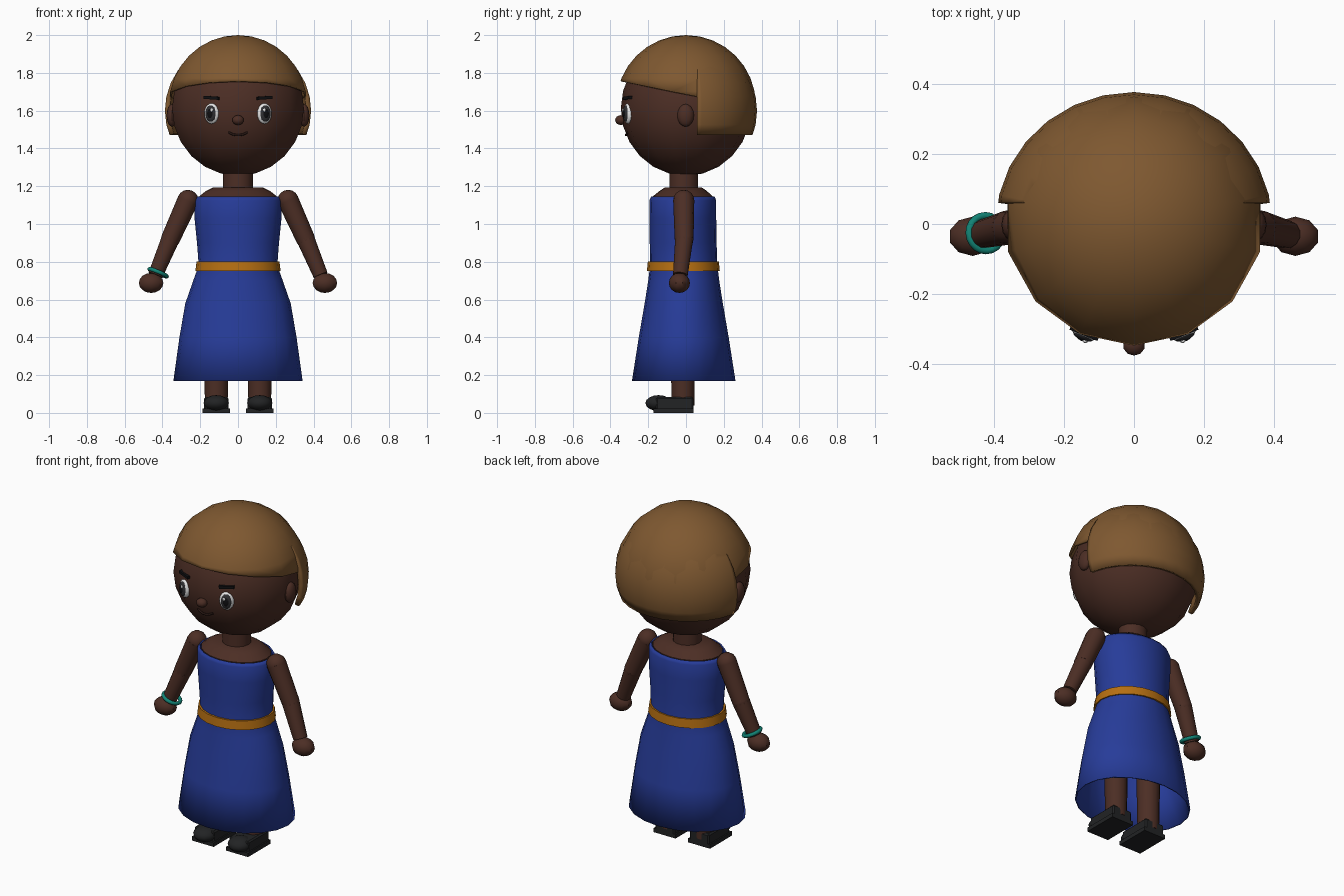
import bpy, bmesh
from math import radians, sin, cos, pi
from mathutils import Vector, Matrix

cube = bpy.data.objects.get("Cube")
if cube:
    bpy.data.objects.remove(cube, do_unlink=True)


def material(name, r, g, b):
    m = bpy.data.materials.new(name)
    m.use_nodes = True
    m.diffuse_color = (r, g, b, 1)
    m.node_tree.nodes["Principled BSDF"].inputs["Base Color"].default_value = (r, g, b, 1)
    return m


SKIN = material("dark_skin", .072, .027, .018)
HAIR = material("brown_hair", .21, .098, .03)
BLUE = material("blue_cloth", .02, .045, .32)
BELT = material("amber_belt", .47, .16, .006)
TEAL = material("teal_band", .006, .23, .18)
SHOE = material("black_leather", .016, .017, .018)
WHITE = material("eye_white", .8, .8, .8)
IRIS = material("iris_grey", .03, .03, .033)
BLACK = material("pupil_black", .005, .005, .006)
LIP = material("lip_brown", .02, .008, .006)


def finish(name, bm, mat, smooth=True, thick=0):
    bmesh.ops.recalc_face_normals(bm, faces=bm.faces)
    me = bpy.data.meshes.new(name)
    bm.to_mesh(me)
    bm.free()
    me.materials.append(mat)
    ob = bpy.data.objects.new(name, me)
    bpy.context.collection.objects.link(ob)
    if smooth:
        bpy.ops.object.select_all(action='DESELECT')
        ob.select_set(True)
        bpy.context.view_layer.objects.active = ob
        bpy.ops.object.shade_smooth_by_angle(angle=radians(40))
    if thick:
        mod = ob.modifiers.new("thickness", 'SOLIDIFY')
        mod.thickness = thick
        mod.offset = -1
    return ob


def ball(name, mat, c, r, seg=16, rings=10, turn=0, cuts=(), thick=0):
    """Ellipsoid; each cut is (point, normal) and removes the side the normal faces."""
    bm = bmesh.new()
    M = Matrix.Translation(c) @ Matrix.Rotation(turn, 4, 'Z') @ Matrix.Diagonal((*r, 1))
    bmesh.ops.create_uvsphere(bm, u_segments=seg, v_segments=rings, radius=1, matrix=M)
    for co, no in cuts:
        bmesh.ops.bisect_plane(bm, geom=bm.verts[:] + bm.edges[:] + bm.faces[:],
                               plane_co=co, plane_no=no, clear_outer=True)
    return finish(name, bm, mat, True, thick)


def box(name, mat, c, size, turn=0, tilt=0, bevel=0):
    bm = bmesh.new()
    M = (Matrix.Translation(c) @ Matrix.Rotation(turn, 4, 'Z')
         @ Matrix.Rotation(tilt, 4, 'Y') @ Matrix.Diagonal((*size, 1)))
    bmesh.ops.create_cube(bm, size=1, matrix=M)
    if bevel:
        bmesh.ops.bevel(bm, geom=bm.edges[:], offset=bevel, segments=1, affect='EDGES')
    return finish(name, bm, mat, False)


def loft(name, mat, rows, seg=20, caps=True, thick=0):
    """Stack of elliptical rings: (z, centre y, radius x, radius y)."""
    bm = bmesh.new()
    rings = [[bm.verts.new((rx * cos(2 * pi * i / seg), cy + ry * sin(2 * pi * i / seg), z))
              for i in range(seg)] for z, cy, rx, ry in rows]
    for a, b in zip(rings, rings[1:]):
        for i in range(seg):
            j = (i + 1) % seg
            bm.faces.new((a[i], a[j], b[j], b[i]))
    if caps:
        bm.faces.new(rings[0])
        bm.faces.new(rings[-1])
    return finish(name, bm, mat, True, thick)


def limb(name, mat, a, b, r1, r2, seg=12):
    a, b = Vector(a), Vector(b)
    d = b - a
    bm = bmesh.new()
    M = Matrix.Translation((a + b) / 2) @ d.to_track_quat('Z', 'Y').to_matrix().to_4x4()
    bmesh.ops.create_cone(bm, cap_ends=True, segments=seg, radius1=r1, radius2=r2,
                          depth=d.length, matrix=M)
    return finish(name, bm, mat)


def tube(name, mat, pts, r, cyclic=False):
    cu = bpy.data.curves.new(name, 'CURVE')
    cu.dimensions = '3D'
    cu.bevel_depth = r
    cu.bevel_resolution = 2
    cu.use_fill_caps = True
    sp = cu.splines.new('POLY')
    sp.points.add(len(pts) - 1)
    for p, co in zip(sp.points, pts):
        p.co = (*co, 1)
    sp.use_cyclic_u = cyclic
    cu.materials.append(mat)
    bpy.context.collection.objects.link(bpy.data.objects.new(name, cu))


# Head, nose and hair
ball("head", SKIN, (0, 0, 1.612), (.358, .345, .357), 14, 12)
ball("nose", SKIN, (0, -.345, 1.55), (.032, .03, .026), 10, 8)
ball("hair_cap", HAIR, (0, 0, 1.63), (.375, .37, .37), 14, 16,
     cuts=[((0, .06, 1.675), (0, -.2, -1))], thick=.012)
ball("hair_back", HAIR, (0, 0, 1.6), (.394, .376, .378), 28, 16,
     cuts=[((0, .06, 0), (0, -1, 0)), ((0, 0, 1.47), (0, 0, -1))], thick=.025)

# Mouth
tube("mouth", LIP, [(x * .05, -.318 + .01 * x * x, 1.47 + .015 * x * x)
                    for x in (-1, -.6, -.2, .2, .6, 1)], .006)

# Dress, belt, chest and neck
loft("dress", BLUE, [(.17, -.012, .342, .274), (.4, -.012, .31, .238), (.58, -.012, .279, .207),
                     (.7, -.012, .237, .188), (.78, -.012, .208, .178), (.9, -.015, .217, .177),
                     (1.03, -.016, .23, .176), (1.125, -.017, .23, .177),
                     (1.145, -.017, .218, .168)], caps=False, thick=.008)
loft("belt", BELT, [(.75, -.014, .226, .193), (.802, -.014, .219, .188)])
loft("chest", SKIN, [(1.08, -.017, .205, .16), (1.145, -.017, .207, .16),
                     (1.175, -.015, .17, .125), (1.192, -.015, .135, .1)])
loft("neck", SKIN, [(1.15, -.012, .08, .078), (1.3, -.012, .08, .078)], 14)

for s, side in ((1, "left"), (-1, "right")):
    # Ears, eyes and brows
    ball(side + "_ear", SKIN, (s * .35, -.002, 1.575), (.028, .044, .06), 12, 8)
    turn = s * radians(22)
    out = Vector((sin(turn), -cos(turn), 0))
    across = Vector((cos(turn), sin(turn), 0))
    eye = Vector((s * .14, -.307, 1.585))
    ball(side + "_eye", WHITE, eye, (.041, .022, .055), 16, 10, turn)
    ball(side + "_iris", IRIS, eye + out * .012, (.031, .014, .044), 16, 10, turn)
    ball(side + "_pupil", BLACK, eye + out * .018, (.02, .01, .03), 12, 8, turn)
    ball(side + "_glint", WHITE, eye + out * .025 - across * s * .01 + Vector((0, 0, .018)),
         (.008, .005, .01), 8, 6, turn)
    box(side + "_brow", BLACK, (s * .14, -.307, 1.668), (.085, .022, .016), turn, s * radians(-4))

    # Arms and hands
    shoulder, elbow = (s * .265, -.012, 1.125), (s * .358, -.01, .92)
    wrist = (s * .437, -.03, .73)
    ball(side + "_shoulder", SKIN, shoulder, (.056, .056, .056), 12, 8)
    limb(side + "_upper_arm", SKIN, shoulder, elbow, .056, .05)
    ball(side + "_elbow", SKIN, elbow, (.05, .05, .05), 12, 8)
    limb(side + "_forearm", SKIN, elbow, wrist, .049, .04)
    ball(side + "_hand", SKIN, (s * .46, -.035, .688), (.068, .056, .053), 10, 8)

    # Legs and shoes
    x = s * .115
    limb(side + "_leg", SKIN, (x, -.016, .04), (x, -.016, .6), .06, .07)
    box(side + "_sole", SHOE, (x, -.066, .012), (.146, .212, .024))
    box(side + "_shoe_body", SHOE, (x, -.06, .048), (.13, .2, .07), bevel=.008)
    ball(side + "_shoe_toe", SHOE, (x, -.145, .052), (.067, .07, .042), 12, 8)

# Bracelet around the right wrist
axis = Vector((-.079, -.02, -.19)).normalized()
u = axis.cross(Vector((0, 1, 0))).normalized()
v = axis.cross(u)
mid = Vector((-.423, -.026, .742))
tube("bracelet", TEAL, [mid + (u * cos(t * pi / 10) + v * sin(t * pi / 10)) * .05
                        for t in range(20)], .011, True)
